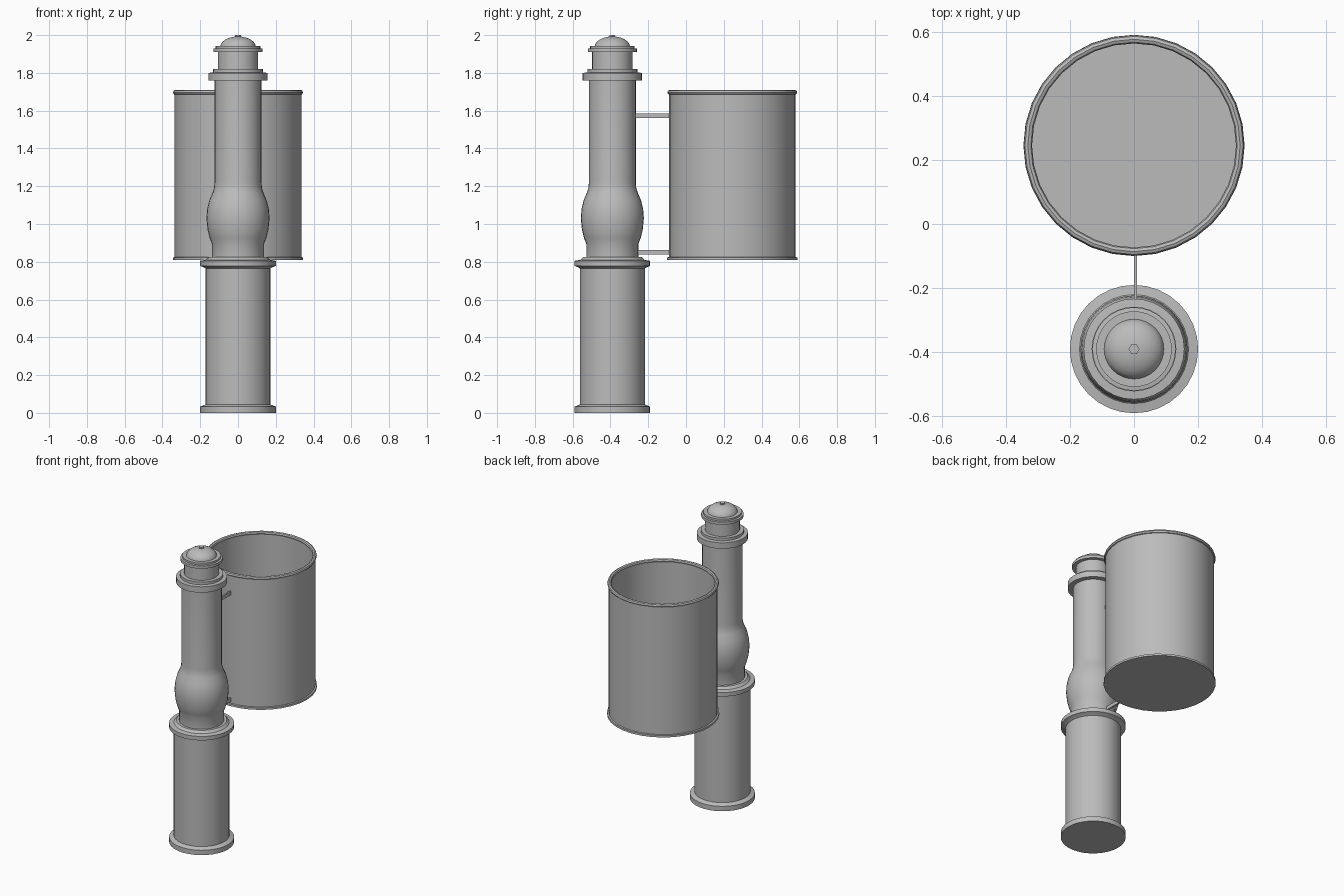
import bpy, bmesh, math
from mathutils import Matrix

cube = bpy.data.objects.get("Cube")
if cube:
    bpy.data.objects.remove(cube)

grey = bpy.data.materials.new("plain grey")
grey.use_nodes = True
colour = (0.5, 0.5, 0.5, 1)
grey.diffuse_color = colour
grey.node_tree.nodes["Principled BSDF"].inputs["Base Color"].default_value = colour

POST_Y, BIN_Y = -0.39, 0.245


def finish(name, bm, angle=30):
    """Turn a bmesh into a shaded, coloured object."""
    bmesh.ops.remove_doubles(bm, verts=bm.verts, dist=1e-5)
    bmesh.ops.recalc_face_normals(bm, faces=bm.faces)
    mesh = bpy.data.meshes.new(name)
    bm.to_mesh(mesh)
    bm.free()
    mesh.materials.append(grey)
    obj = bpy.data.objects.new(name, mesh)
    bpy.context.collection.objects.link(obj)
    bpy.ops.object.select_all(action='DESELECT')
    obj.select_set(True)
    bpy.context.view_layer.objects.active = obj
    bpy.ops.object.shade_smooth_by_angle(angle=math.radians(angle))
    return obj


def lathe(name, profile, y, segments=32):
    """Spin a (radius, height) profile around a vertical axis."""
    bm = bmesh.new()
    verts = [bm.verts.new((r, 0, z)) for r, z in profile]
    edges = [bm.edges.new(pair) for pair in zip(verts, verts[1:])]
    bmesh.ops.spin(bm, geom=verts + edges, cent=(0, 0, 0), axis=(0, 0, 1),
                   angle=math.tau, steps=segments, use_duplicate=False)
    bmesh.ops.translate(bm, verts=bm.verts, vec=(0, y, 0))
    return finish(name, bm)


def arc(radius, bottom, top, steps=6):
    """Quarter ellipse profile for a dome."""
    return [(radius * math.cos(t), bottom + (top - bottom) * math.sin(t))
            for t in (i * math.pi / 2 / steps for i in range(steps + 1))]


# Lower post with foot and collar
lathe("lower_post", [(0, 0), (0.2, 0), (0.2, 0.033), (0.178, 0.042), (0.172, 0.045),
                     (0.172, 0.765), (0.18, 0.77), (0.2, 0.778), (0.2, 0.805),
                     (0.17, 0.81), (0.155, 0.825), (0, 0.825)], POST_Y)

# Upper post swelling into a bulb
lathe("upper_post", [(0, 0.82), (0.138, 0.82), (0.138, 0.895), (0.15, 0.925),
                     (0.161, 0.97), (0.167, 1.03), (0.163, 1.08), (0.152, 1.125),
                     (0.135, 1.165), (0.127, 1.19), (0.124, 1.22), (0.124, 1.77),
                     (0, 1.77)], POST_Y)

# Collar under the head
lathe("head_collar", [(0, 1.76), (0.157, 1.76), (0.157, 1.8), (0.132, 1.802),
                      (0.132, 1.82), (0, 1.82)], POST_Y)

# Head, brim, dome and finial
lathe("head", [(0, 1.81), (0.107, 1.81), (0.107, 1.91), (0, 1.91)], POST_Y)
lathe("brim", [(0, 1.91), (0.13, 1.91), (0.13, 1.928), (0.118, 1.93),
               (0.118, 1.942), (0, 1.942)], POST_Y)
lathe("dome", arc(0.094, 1.938, 1.993), POST_Y)
lathe("finial", [(0.017, 1.985), (0.017, 2.0), (0, 2.0)], POST_Y, 6)

# Open bin with floor, base flange and rolled rim
lathe("bin", [(0, 0.81), (0.345, 0.81), (0.345, 0.823), (0.335, 0.825),
              (0.335, 1.69), (0.325, 1.69), (0.325, 0.83), (0, 0.83)], BIN_Y)
ring = [(0.331 + 0.013 * math.cos(i * math.tau / 8), 1.697 + 0.013 * math.sin(i * math.tau / 8))
        for i in range(9)]
lathe("bin_rim", ring, BIN_Y)

# Brackets joining bin to post
for name, z in (("upper_bracket", 1.573), ("lower_bracket", 0.85)):
    bm = bmesh.new()
    bmesh.ops.create_cube(bm, size=1, matrix=Matrix.Translation((0.005, -0.18, z))
                          @ Matrix.Diagonal((0.01, 0.2, 0.024, 1)))
    finish(name, bm)
